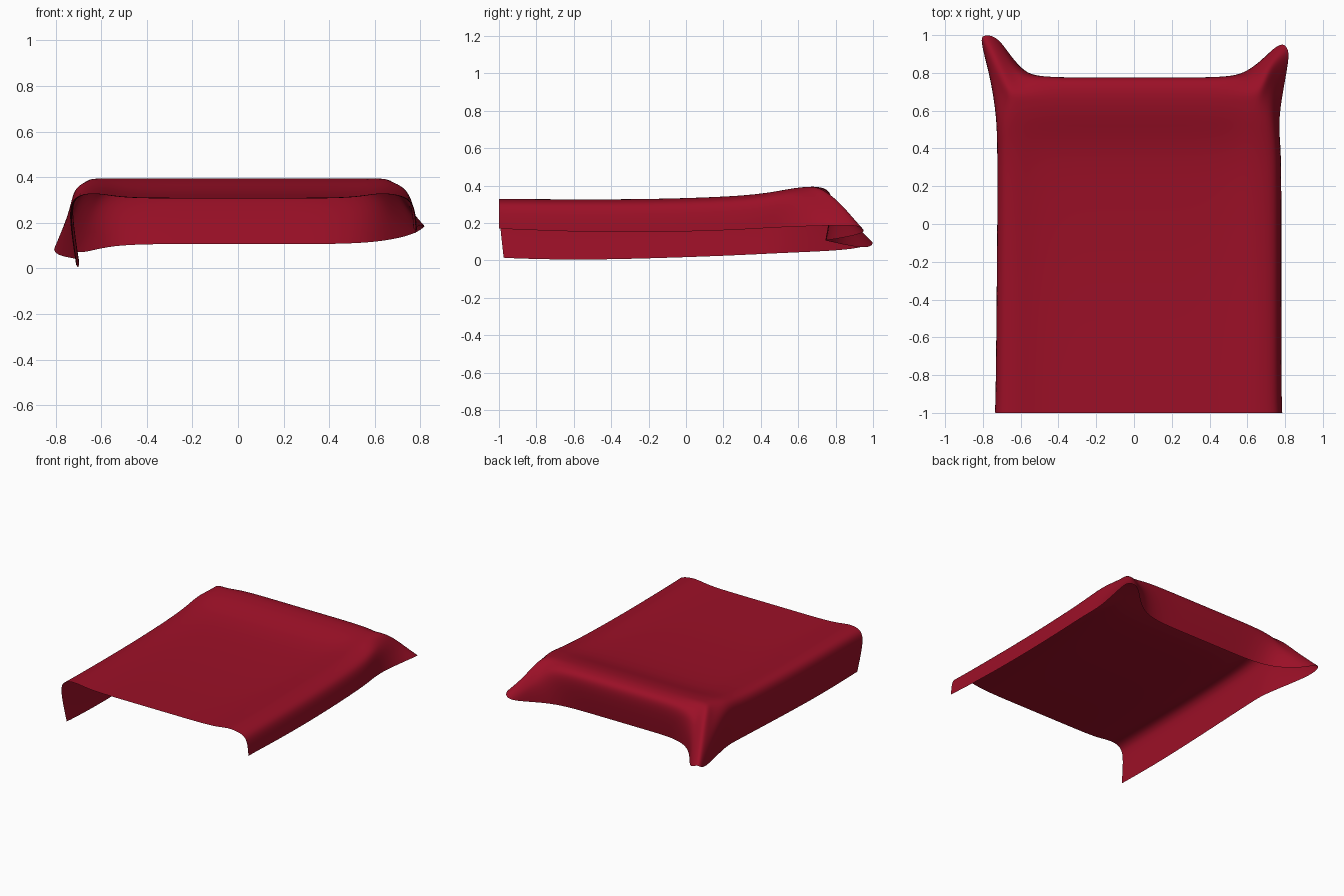
import bpy
import bmesh
from mathutils import Vector

cube = bpy.data.objects.get("Cube")
if cube:
    bpy.data.objects.remove(cube, do_unlink=True)


def curve(table, y):
    """Piecewise linear lookup in a list of (y, value) pairs."""
    for (a, va), (b, vb) in zip(table, table[1:]):
        if y <= b:
            return va + (vb - va) * (y - a) / (b - a)
    return table[-1][1]


# Height of the top along its length, and the shape of the two side skirts
TOP = [(-1, .33), (-.3, .325), (.2, .34), (.45, .36), (.6, .395), (.72, .395)]
DIP = [(-1, .02), (.3, .022), (.45, .02), (.6, 0), (.72, 0)]
LEFT_X = [(-1, .785), (-.9, .78), (.4, .78), (.72, .74)]
LEFT_HEM = [(-1, .17), (-.4, .145), (.2, .16), (.72, .19)]
RIGHT_X = [(-1, .75), (-.9, .745), (.3, .735), (.72, .745)]
RIGHT_HEM = [(-1, .015), (-.7, 0), (0, .015), (.72, .05)]

XS = [-.67, -.6, -.5, -.2, .2, .5, .6, .67]
YS = [-1, -.93, -.6, -.2, .2, .42, .56, .65, .71]

# Flared back corners: middle and hem points for side, ridge and back columns
LEFT_FLARE = [((.755, .80, .25), (.82, .86, .19)),
              ((.735, .87, .29), (.82, .93, .185)),
              ((.67, .86, .22), (.77, .98, .145))]
RIGHT_FLARE = [((-.765, .82, .19), (-.82, .98, .06)),
               ((-.735, .87, .26), (-.80, 1.0, .12)),
               ((-.66, .87, .18), (-.71, 1.0, .05))]


def side_column(y, sign):
    """Skirt points below the top edge on one long side."""
    width, hem = (LEFT_X, LEFT_HEM) if sign > 0 else (RIGHT_X, RIGHT_HEM)
    x, low, high = curve(width, y), curve(hem, y), curve(TOP, y)
    bottom_x = x if sign > 0 else x - .04
    lean = .025 * (y < -.95) * (sign < 0)
    return [(sign * (x - .025), y, high - .02),
            (sign * (x - .005), y, high - .09),
            (sign * bottom_x, y + lean, low)]


def back_column(x):
    """Skirt points below the top edge on the back."""
    return [(x, .775, .375), (x, .78, .29), (x, .745, .107)]


def flare_column(top, pair):
    """Skirt points of a flared corner."""
    mid, hem = Vector(pair[0]), Vector(pair[1])
    return [top.lerp(mid, .5) + Vector((0, 0, .015)), mid, hem]


bm = bmesh.new()

# Top sheet
grid = []
for y in YS:
    row = []
    for x in XS:
        dip = curve(DIP, y) * (abs(x) < .55)
        row.append(bm.verts.new((x, y, curve(TOP, y) - dip)))
    grid.append(row)
for a, b in zip(grid, grid[1:]):
    for i in range(len(XS) - 1):
        bm.faces.new((a[i], a[i + 1], b[i + 1], b[i]))

# Skirt columns hung around the left side, the back and the right side
columns = []


def hang(top, points):
    columns.append([top] + [bm.verts.new(p) for p in points])


last = len(YS) - 1
for j in range(last - 1):
    hang(grid[j][-1], side_column(YS[j], 1))
for vert, pair in zip((grid[-2][-1], grid[-1][-1], grid[-1][-2]), LEFT_FLARE):
    hang(vert, flare_column(vert.co, pair))
for vert in reversed(grid[-1][2:-2]):
    hang(vert, back_column(vert.co.x * 1.15))
for vert, pair in zip((grid[-1][1], grid[-1][0], grid[-2][0]), reversed(RIGHT_FLARE)):
    hang(vert, flare_column(vert.co, pair))
for j in reversed(range(last - 1)):
    hang(grid[j][0], side_column(YS[j], -1))
for a, b in zip(columns, columns[1:]):
    for k in range(3):
        bm.faces.new((a[k], a[k + 1], b[k + 1], b[k]))

bmesh.ops.recalc_face_normals(bm, faces=bm.faces)
if grid[0][3].link_faces[0].normal.z < 0:
    bmesh.ops.reverse_faces(bm, faces=bm.faces)
mesh = bpy.data.meshes.new("draped_cover")
bm.to_mesh(mesh)
bm.free()
cover = bpy.data.objects.new("draped_cover", mesh)
bpy.context.collection.objects.link(cover)

# Soft cloth surface
soft = cover.modifiers.new("soft", 'SUBSURF')
soft.levels = soft.render_levels = 3
soft.boundary_smooth = 'PRESERVE_CORNERS'
for poly in mesh.polygons:
    poly.use_smooth = True

# Crimson cloth
color = (.33, .005, .02, 1)
cloth = bpy.data.materials.new("crimson_cloth")
cloth.use_nodes = True
cloth.diffuse_color = color
cloth.node_tree.nodes["Principled BSDF"].inputs["Base Color"].default_value = color
mesh.materials.append(cloth)
